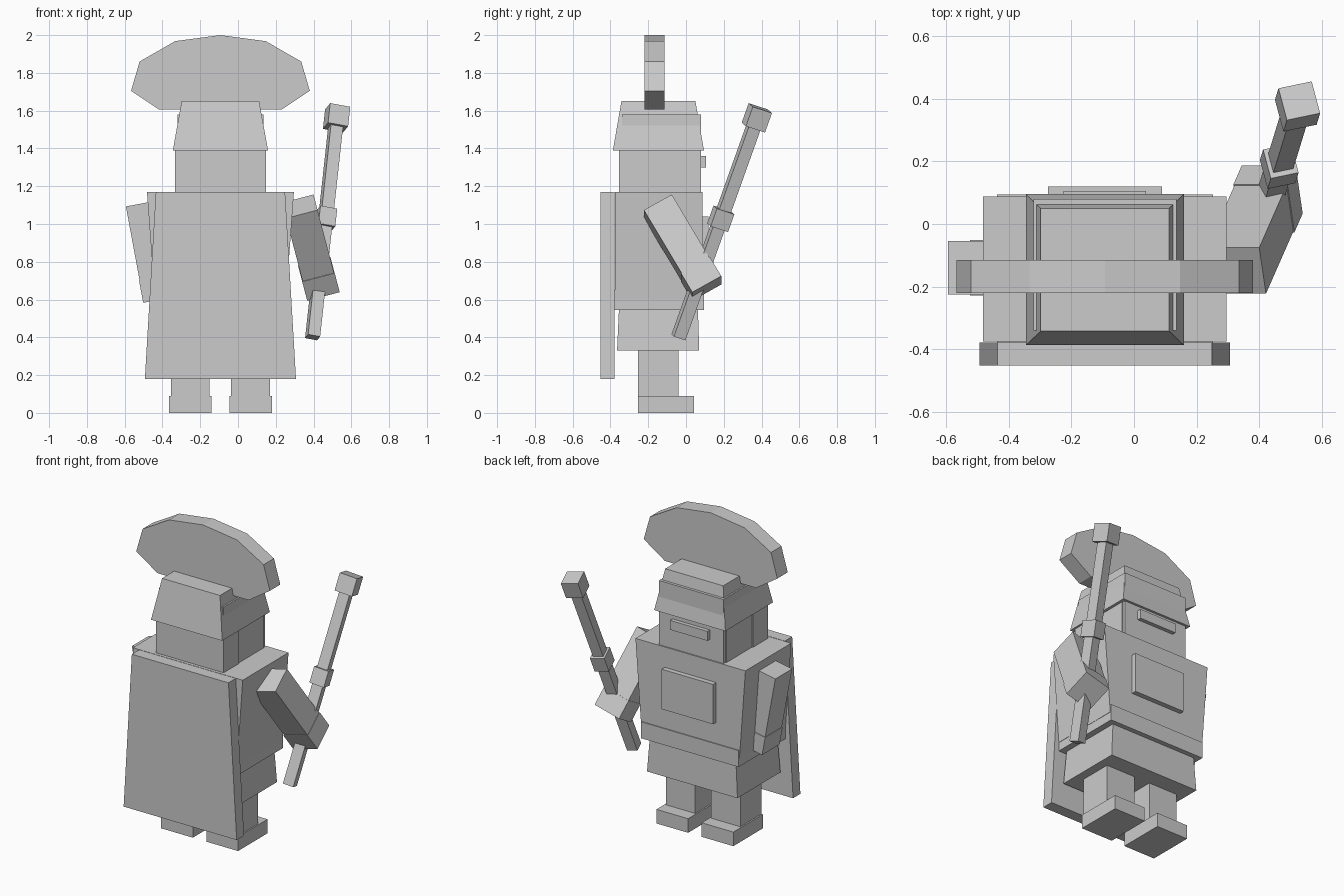
import bpy, bmesh
from math import radians
from mathutils import Matrix, Vector

old = bpy.data.objects.get("Cube")
if old:
    bpy.data.objects.remove(old, do_unlink=True)

GREY = (0.6, 0.6, 0.6, 1)
stone = bpy.data.materials.new("plain grey")
stone.use_nodes = True
stone.diffuse_color = GREY
stone.node_tree.nodes["Principled BSDF"].inputs["Base Color"].default_value = GREY

MID = -0.093  # body centre line


def finish(name, bm):
    bmesh.ops.recalc_face_normals(bm, faces=bm.faces)
    mesh = bpy.data.meshes.new(name)
    bm.to_mesh(mesh)
    bm.free()
    mesh.materials.append(stone)
    ob = bpy.data.objects.new(name, mesh)
    bpy.context.collection.objects.link(ob)
    return ob


def tapered(name, z0, z1, low, high=None, cx=MID):
    """Block from z0 to z1; low and high are (half width, back y, front y)."""
    bm = bmesh.new()
    bmesh.ops.create_cube(bm, size=2)
    for v in bm.verts:
        half, back, front = (high or low) if v.co.z > 0 else low
        v.co = (cx + half * v.co.x, front if v.co.y > 0 else back,
                z1 if v.co.z > 0 else z0)
    return finish(name, bm)


def turned(name, size, centre, rot, offset=0):
    """Block turned by rot, shifted along its own z axis."""
    bm = bmesh.new()
    bmesh.ops.create_cube(bm, size=1)
    m = (Matrix.Translation(centre) @ rot.to_4x4()
         @ Matrix.Translation((0, 0, offset)) @ Matrix.Diagonal((*size, 1)))
    bm.transform(m)
    return finish(name, bm)


# Legs and feet
for side, s in (("left", 1), ("right", -1)):
    cx = MID + s * 0.16
    tapered(side + "_foot", 0, 0.09, (0.112, -0.255, 0.043), cx=cx)
    tapered(side + "_leg", 0.09, 0.34, (0.103, -0.255, -0.04), cx=cx)

# Body
tapered("skirt", 0.33, 0.55, (0.32, -0.365, 0.07), (0.305, -0.355, 0.063))
tapered("torso", 0.6, 1.17, (0.347, -0.375, 0.088), (0.389, -0.375, 0.088))
tapered("belt", 0.545, 0.65, (0.345, -0.38, 0.094))
tapered("chest_plate", 0.785, 1.04, (0.182, 0.05, 0.12))
tapered("cape", 0.18, 1.17, (0.4, -0.452, -0.378), (0.342, -0.452, -0.378))

# Head and helmet
tapered("head", 1.16, 1.58, (0.228, -0.34, 0.08))
tapered("neck_guard", 1.16, 1.4, (0.24, -0.355, -0.2))
tapered("cheek_guard", 1.16, 1.4, (0.234, -0.2, 0.06))
tapered("eye_slit", 1.3, 1.36, (0.132, 0.05, 0.105))
tapered("helmet", 1.39, 1.65, (0.252, -0.387, 0.095), (0.205, -0.342, 0.05))

# Fan crest, half outline mirrored about the centre line
half = [(0.323, 1.605), (0.473, 1.705), (0.428, 1.86), (0.24, 1.968)]
outline = ([(x, z) for x, z in half] + [(0, 2.0)]
           + [(-x, z) for x, z in reversed(half)])
bm = bmesh.new()
face = bm.faces.new([bm.verts.new((MID + x, -0.22, z)) for x, z in outline])
ext = bmesh.ops.extrude_face_region(bm, geom=[face])
bmesh.ops.translate(bm, vec=(0, 0.105, 0),
                    verts=[g for g in ext["geom"] if isinstance(g, bmesh.types.BMVert)])
finish("crest", bm)

# Arms with hands
arms = (("right", (-0.462, -0.14, 0.855), -10.5, 0),
        ("left", (0.384, -0.02, 0.877), -14.7, 30))
for side, centre, lean, swing in arms:
    rot = Matrix.Rotation(radians(lean), 3, "Y") @ Matrix.Rotation(radians(swing), 3, "X")
    turned(side + "_arm", (0.172, 0.17, 0.516), centre, rot)
    turned(side + "_hand", (0.178, 0.177, 0.12), centre, rot, -0.2)

# Staff with collar and square head
foot, top = Vector((0.395, -0.04, 0.4)), Vector((0.522, 0.375, 1.562))
axis = (top - foot).normalized()
across = Vector((0.966, 0.259, 0))
across = (across - axis * across.dot(axis)).normalized()
rot = Matrix((across, axis.cross(across), axis)).transposed()
turned("staff", (0.066, 0.066, (top - foot).length), (foot + top) / 2, rot)
turned("staff_collar", (0.092, 0.1, 0.1), foot.lerp(top, 0.54), rot)
turned("staff_head", (0.11, 0.11, 0.11), top, rot)
